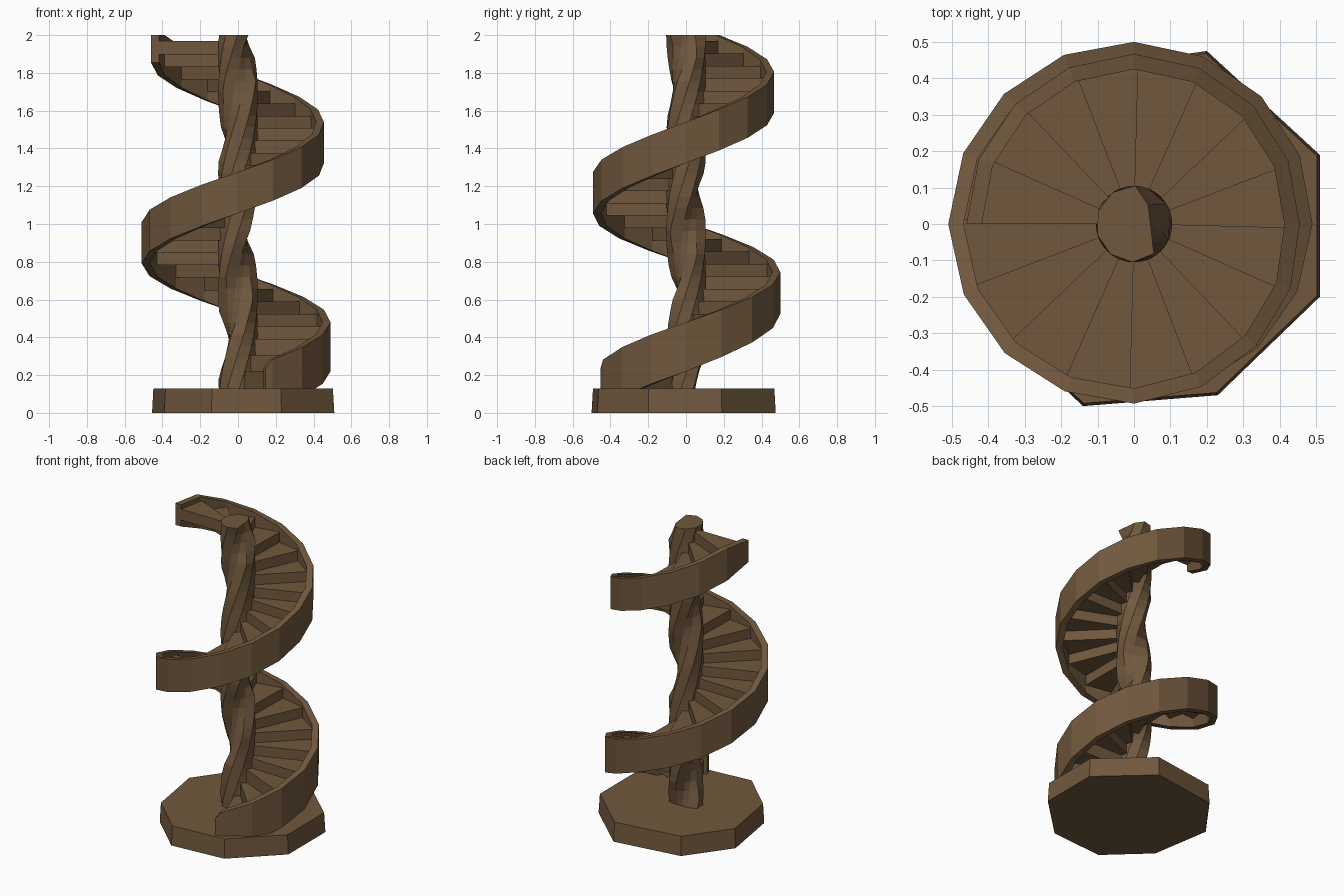
import bpy, bmesh, math

if "Cube" in bpy.data.objects:
    bpy.data.objects.remove(bpy.data.objects["Cube"])

wood = bpy.data.materials.new("brown wood")
wood.diffuse_color = (0.165, 0.098, 0.048, 1)
wood.use_nodes = True
wood.node_tree.nodes["Principled BSDF"].inputs["Base Color"].default_value = wood.diffuse_color

PITCH = 1.06
STEP = 22.5
START, END = -72.0, 540.0


def helix_z(deg):
    return 0.5 + PITCH * deg / 360


def lerp_keys(keys, x):
    for (a, va), (b, vb) in zip(keys, keys[1:]):
        if x <= b:
            return va + (vb - va) * (x - a) / (b - a)
    return keys[-1][1]


def radius(deg):
    # slightly wider in the lower turn than in the upper one
    return lerp_keys([(-72, 0.475), (0, 0.49), (180, 0.51), (270, 0.493),
                      (360, 0.455), (450, 0.467), (540, 0.46)], deg)


def polar(r, deg, z):
    a = math.radians(deg)
    return (r * math.cos(a), r * math.sin(a), z)


def loft(name, rings):
    """Solid through a series of closed rings, capped at both ends."""
    bm = bmesh.new()
    vs = [[bm.verts.new(p) for p in ring] for ring in rings]
    n = len(vs[0])
    for a, b in zip(vs, vs[1:]):
        for i in range(n):
            j = (i + 1) % n
            bm.faces.new((a[i], a[j], b[j], b[i]))
    bm.faces.new(vs[0][::-1])
    bm.faces.new(vs[-1])
    bmesh.ops.recalc_face_normals(bm, faces=bm.faces)
    me = bpy.data.meshes.new(name)
    bm.to_mesh(me)
    bm.free()
    me.materials.append(wood)
    ob = bpy.data.objects.new(name, me)
    bpy.context.collection.objects.link(ob)
    return ob


# Rough-hewn base slab
outline = [(0.51, 0.19), (0.51, -0.2), (0.23, -0.47), (-0.14, -0.5),
           (-0.39, -0.265), (-0.455, 0.13), (-0.25, 0.41), (0.2, 0.475)]
loft("base", [[(x, y, 0) for x, y in outline],
              [(x * 0.985, y * 0.985, 0.128) for x, y in outline]])

# Twisted column: round toward the stair, flattened on the open side
rings = []
for k in range(33):
    z = 0.05 + 1.95 * k / 32
    stair = (z - 0.42) / PITCH * 360 + 10
    flat = lerp_keys([(0, 0.048), (1.0, 0.048), (1.25, 0.068), (1.75, 0.068), (1.95, 0.045), (2.1, 0.045)], z)
    ring = []
    for i in range(10):
        a = 36 * i + 170 * z
        c = -math.cos(math.radians(a - stair))
        r = min(0.105, flat / c) if c > 0.01 else 0.105
        ring.append(polar(r, a, z))
    rings.append(ring)
loft("twisted_column", rings)

# Helical outer rail, cut level at the top
angles = [START] + [STEP * i for i in range(-3, 25)]
rings = []
for a in angles:
    r = radius(a)
    low = helix_z(a) + lerp_keys([(-72, -0.28), (0, -0.28), (90, -0.24), (540, -0.235)], a)
    top = min(helix_z(a) - (0.05 if a == START else 0.02), 2.0)
    rings.append([polar(r - 0.042, a, low), polar(r, a, low),
                  polar(r, a, top), polar(r - 0.042, a, top)])
loft("outer_rail", rings)

# Wedge treads between the column and the rail; the lowest reach the base
count = int((END - START) // STEP)
for i in range(count):
    a1 = END - STEP * i
    a0 = max(a1 - STEP - 1.5, START)
    top = helix_z(a1) - 0.12 + lerp_keys([(-50, -0.03), (0, 0.01), (180, 0.01), (400, 0), (540, 0)], a1)
    thick = 0.12 if a1 < -30 else 0.09 if a1 < 10 else 0.072
    rings = []
    for z in (top - thick, top):
        rings.append([polar(0.04, a0, z), polar(radius(a0) - 0.025, a0, z),
                      polar(radius(a1) - 0.025, a1, z), polar(0.04, a1, z)])
    loft("tread_%02d" % (count - i), rings)
